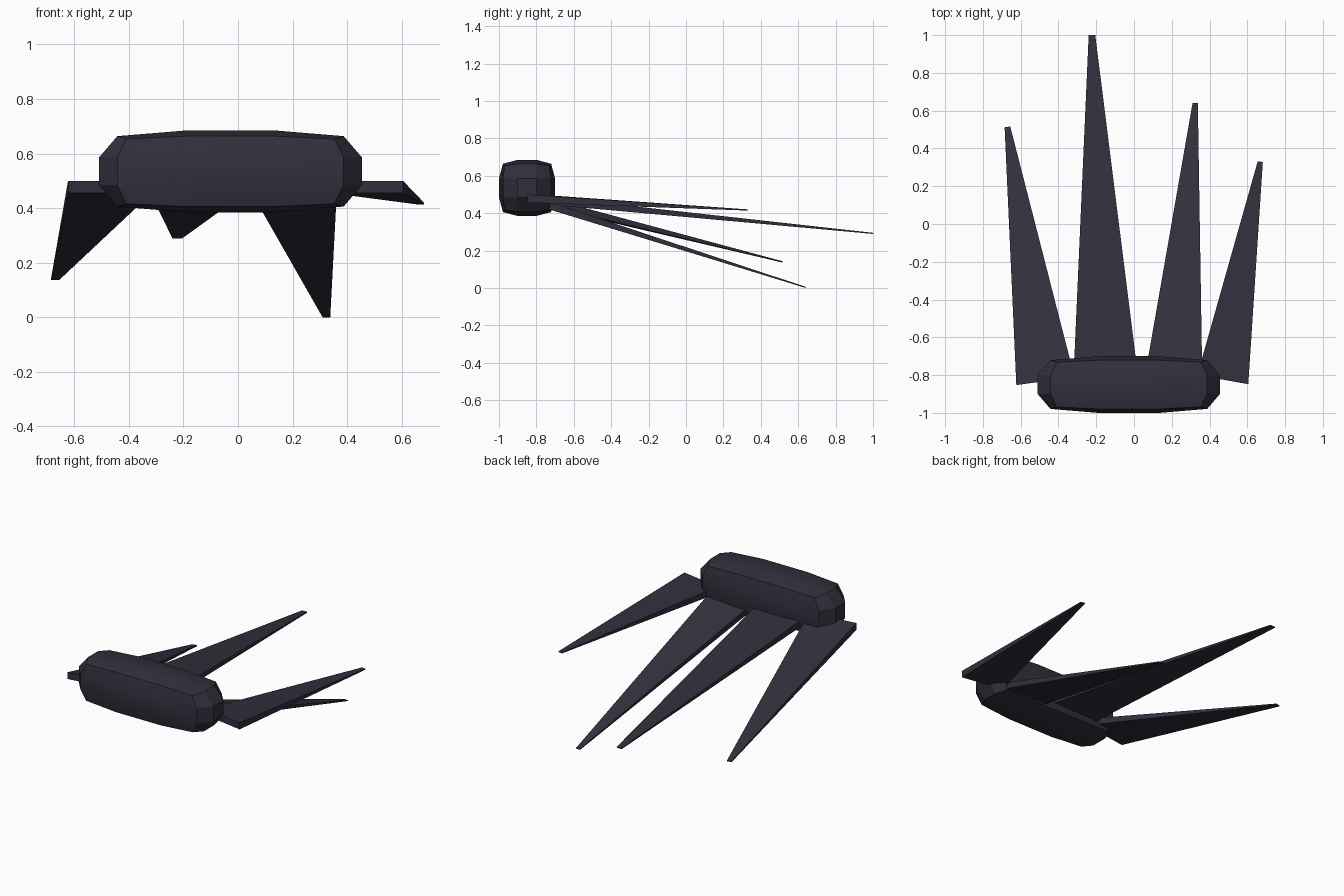
import bpy, bmesh, math
from mathutils import Vector

if "Cube" in bpy.data.objects:
    bpy.data.objects.remove(bpy.data.objects["Cube"])

dark = bpy.data.materials.new("dark_slate")
dark.diffuse_color = (0.031, 0.029, 0.046, 1)
dark.use_nodes = True
dark.node_tree.nodes["Principled BSDF"].inputs["Base Color"].default_value = dark.diffuse_color


def finish(bm, name):
    bmesh.ops.recalc_face_normals(bm, faces=bm.faces)
    me = bpy.data.meshes.new(name)
    bm.to_mesh(me)
    bm.free()
    me.materials.append(dark)
    ob = bpy.data.objects.new(name, me)
    bpy.context.collection.objects.link(ob)
    return ob


# Rounded bar: cube cut in thirds, with edges and corners pulled inwards
bm = bmesh.new()
bmesh.ops.create_cube(bm, size=2)
bmesh.ops.subdivide_edges(bm, edges=bm.edges[:], cuts=2, use_grid_fill=True)
half = Vector((0.4825, 0.15, 0.15))
for v in bm.verts:
    outer = sum(abs(c) > 0.9 for c in v.co)
    pull = {1: 1.0, 2: 0.86, 3: 0.79}[outer]
    v.co = Vector([h * c * (pull if abs(c) > 0.9 else 1)
                   for h, c in zip(half, v.co)]) + Vector((-0.0275, -0.85, 0.535))
body = finish(bm, "rounded_bar")
bpy.context.view_layer.objects.active = body
body.select_set(True)
bpy.ops.object.shade_smooth_by_angle(angle=math.radians(30))


# Spikes: flat tapered boxes from a wide root to a thin tip
def spike(name, root_a, root_b, tip_a, tip_b, tip_z):
    bm = bmesh.new()
    rings = []
    for a, b, z, t in ((root_a, root_b, 0.478, 0.022), (tip_a, tip_b, tip_z, 0.003)):
        rings.append([bm.verts.new((p[0], p[1], z + s * t))
                      for p, s in ((a, -1), (b, -1), (b, 1), (a, 1))])
    r, t = rings
    bm.faces.new(r)
    bm.faces.new(t)
    for i in range(4):
        j = (i + 1) % 4
        bm.faces.new((r[i], r[j], t[j], t[i]))
    finish(bm, name)


spike("outer_left_spike", (-0.623, -0.853), (-0.315, -0.81), (-0.685, 0.512), (-0.655, 0.516), 0.14)
spike("inner_left_spike", (-0.322, -0.85), (0.027, -0.85), (-0.24, 1.0), (-0.205, 1.0), 0.292)
spike("inner_right_spike", (0.05, -0.85), (0.362, -0.85), (0.31, 0.64), (0.338, 0.64), 0.003)
spike("outer_right_spike", (0.335, -0.80), (0.605, -0.848), (0.655, 0.332), (0.682, 0.328), 0.417)
